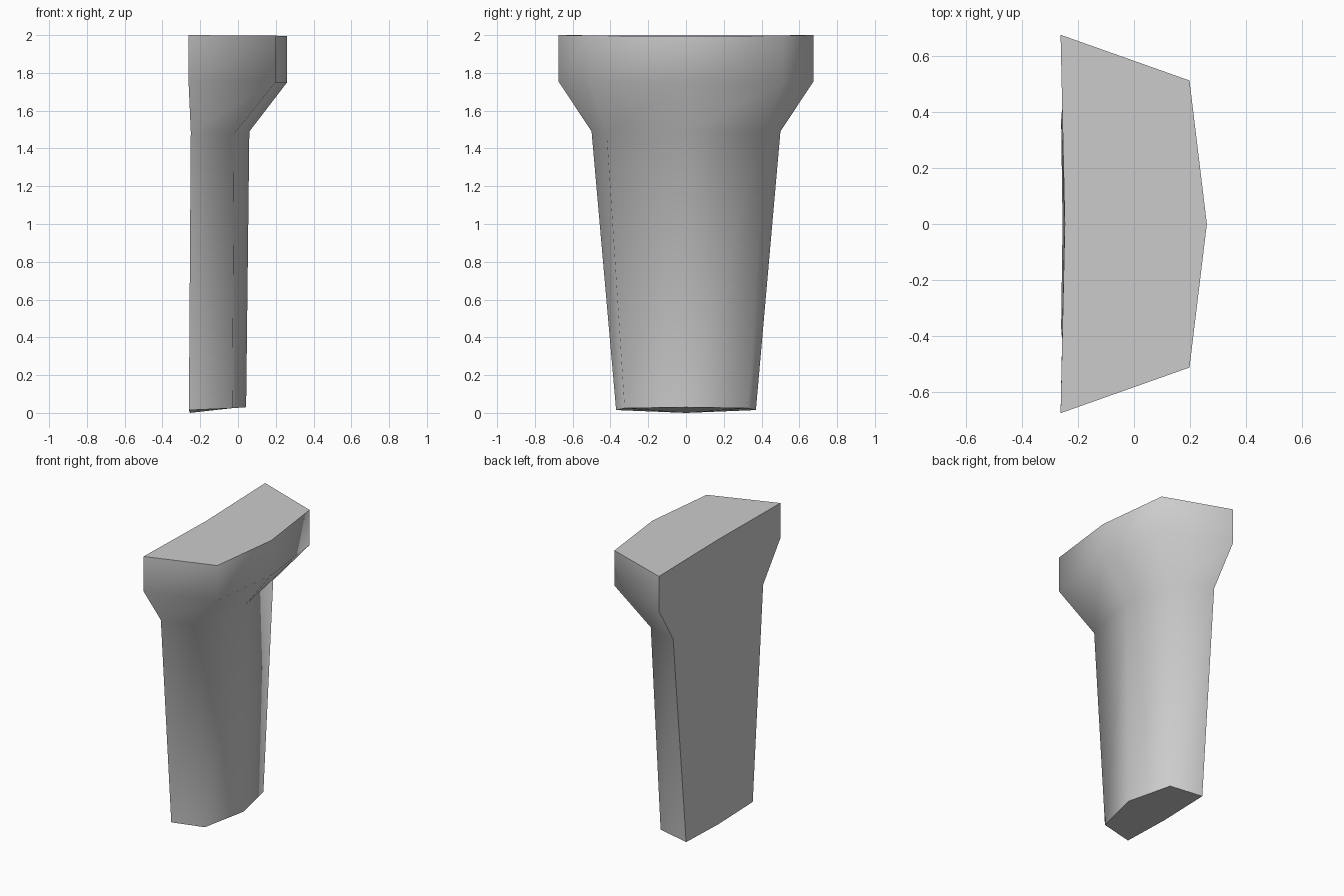
import bpy, bmesh, math

cube = bpy.data.objects.get("Cube")
if cube:
    bpy.data.objects.remove(cube, do_unlink=True)

stone = bpy.data.materials.new("light grey")
stone.use_nodes = True
stone.diffuse_color = (0.6, 0.6, 0.6, 1)
stone.node_tree.nodes["Principled BSDF"].inputs["Base Color"].default_value = (0.6, 0.6, 0.6, 1)


def ring(bm, back, shoulder, nose, spine):
    """Six-sided section, mirrored in y: each argument is a point (x, y, z)."""
    mirror = lambda p: (p[0], -p[1], p[2])
    points = [mirror(back), mirror(shoulder), nose, shoulder, back, spine]
    return [bm.verts.new(p) for p in points]


# Sections from the foot of the shaft up to the flared cap
sections = [
    ((-0.26, 0.37, 0.015), (-0.03, 0.325, 0.025), (0.043, 0, 0.03), (-0.255, 0, 0)),
    ((-0.25, 0.50, 1.49), (-0.02, 0.42, 1.48), (0.06, 0, 1.49), (-0.248, 0, 1.49)),
    ((-0.262, 0.675, 1.755), (0.198, 0.512, 1.75), (0.26, 0, 1.75), (-0.247, 0, 1.755)),
    ((-0.262, 0.675, 2), (0.198, 0.512, 1.997), (0.26, 0, 1.995), (-0.247, 0, 1.996)),
]

bm = bmesh.new()
rings = [ring(bm, *s) for s in sections]
for low, high in zip(rings, rings[1:]):
    for i in range(len(low)):
        j = (i + 1) % len(low)
        bm.faces.new((low[i], low[j], high[j], high[i]))
bm.faces.new(rings[0][::-1])
bm.faces.new(rings[-1])
bmesh.ops.recalc_face_normals(bm, faces=bm.faces)

mesh = bpy.data.meshes.new("flared_pillar")
bm.to_mesh(mesh)
bm.free()
mesh.materials.append(stone)
pillar = bpy.data.objects.new("flared_pillar", mesh)
bpy.context.collection.objects.link(pillar)

# Soft sides, crisp cap, foot and back
bpy.ops.object.select_all(action="DESELECT")
pillar.select_set(True)
bpy.context.view_layer.objects.active = pillar
bpy.ops.object.shade_smooth_by_angle(angle=math.radians(75))
